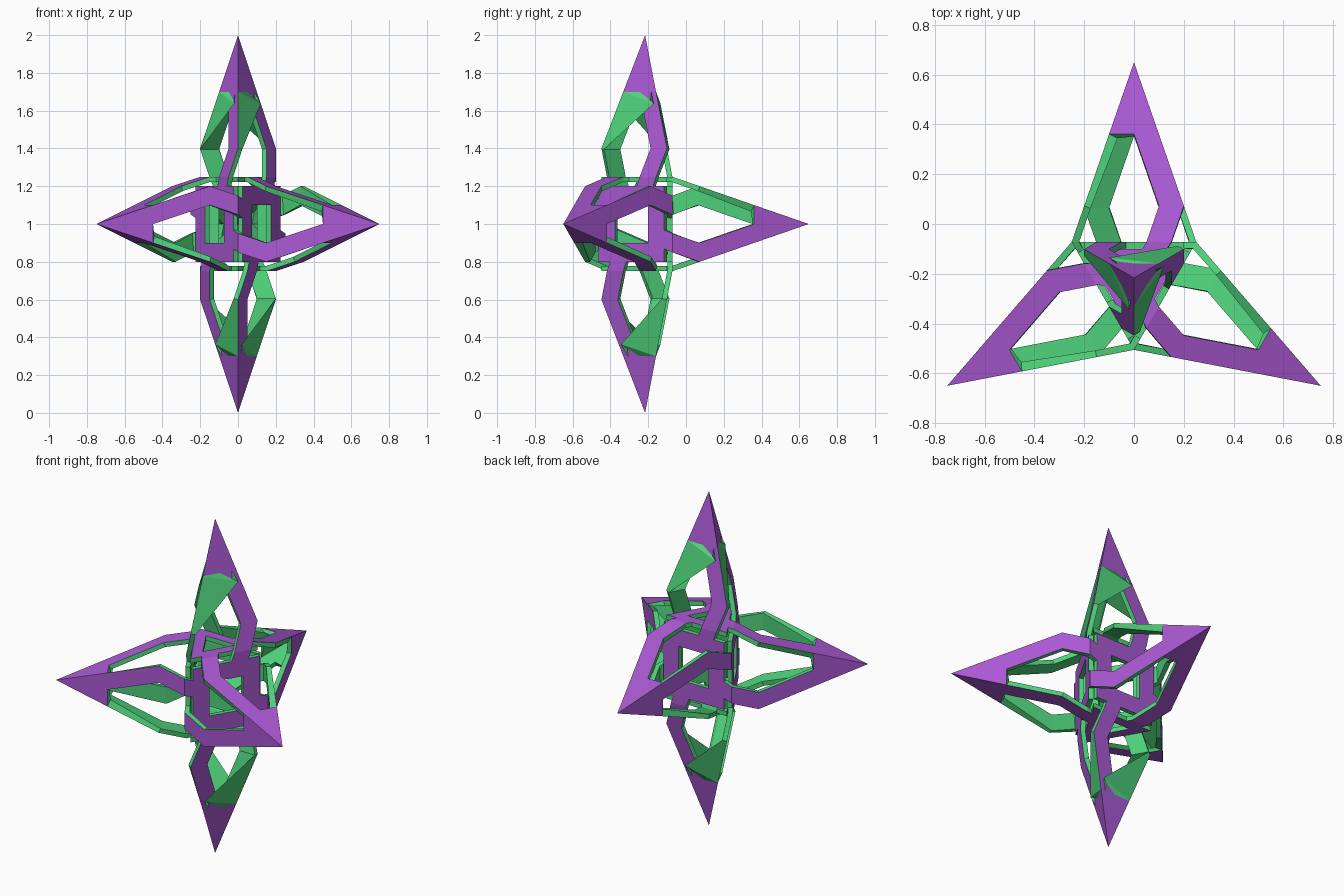
import bpy, bmesh
from math import sin, cos, radians
from mathutils import Vector

if "Cube" in bpy.data.objects:
    bpy.data.objects.remove(bpy.data.objects["Cube"])

CENTRE = Vector((0, -0.2165, 1))
R, H = 0.289, 0.25          # core prism: corner radius, half height
THICK = 0.027


def material(name, colour):
    m = bpy.data.materials.new(name)
    m.diffuse_color = colour
    m.use_nodes = True
    m.node_tree.nodes["Principled BSDF"].inputs["Base Color"].default_value = m.diffuse_color
    return m


def corner(i, z):
    a = radians(30 + 120 * i)
    return Vector((R * cos(a), R * sin(a), z))


# Core prism faces (counter-clockwise from outside), each with a spike tip
top = [corner(i, H) for i in range(3)]
low = [corner(i, -H) for i in range(3)]
cells = [(Vector((0, 0, 1)), top), (Vector((0, 0, -1)), low[::-1])]
for i in range(3):
    j = (i + 1) % 3
    a = radians(90 + 120 * i)
    tip = Vector((0.866 * cos(a), 0.866 * sin(a), 0))
    cells.append((tip, [low[i], low[j], top[j], top[i]]))


def neighbour_centre(a, b):
    # centre of the core face that holds the edge in the reverse direction
    for _, poly in cells:
        for k, c in enumerate(poly):
            if (c - b).length < 1e-5 and (poly[(k + 1) % len(poly)] - a).length < 1e-5:
                return sum(poly, Vector()) / len(poly)


bm = bmesh.new()


def face(*pts):
    bm.faces.new([bm.verts.new(p + CENTRE) for p in pts])


for tip, poly in cells:
    for k, a in enumerate(poly):
        b = poly[(k + 1) % len(poly)]
        n = neighbour_centre(a, b)

        def on(t, u):
            return tip.lerp(a.lerp(b, u), t)

        def base(s, u):
            return n.lerp(a.lerp(b, u), s)

        # closed point of the spike
        face(tip, on(.4, 0), on(.4, .5), on(.4, 1))
        # strip along the right ridge, bending to the fold
        face(on(.4, .5), on(.8, .75), on(.8, 1), on(.4, 1))
        face(on(.8, .75), on(1, .6), on(1, .8), on(.8, 1))
        # strip runs on to the ring under the neighbouring spike
        r1, r2 = base(.8, .58), base(.8, .83)
        face(on(1, .6), r1, r2, on(1, .8))
        # one side of that ring
        face(base(.8, 0), base(.4, 0), base(.4, 1), base(.8, 1), r2, r1)

bmesh.ops.remove_doubles(bm, verts=bm.verts, dist=1e-4)
mesh = bpy.data.meshes.new("woven_star")
bm.to_mesh(mesh)
bm.free()
mesh.materials.append(material("purple", (0.40, 0.10, 0.65, 1)))
mesh.materials.append(material("green", (0.08, 0.65, 0.20, 1)))
star = bpy.data.objects.new("woven_star", mesh)
bpy.context.collection.objects.link(star)

# Green inner skin and rims
sol = star.modifiers.new("thickness", 'SOLIDIFY')
sol.thickness = THICK
sol.offset = -1
sol.use_even_offset = True
sol.material_offset = 1
sol.material_offset_rim = 1
